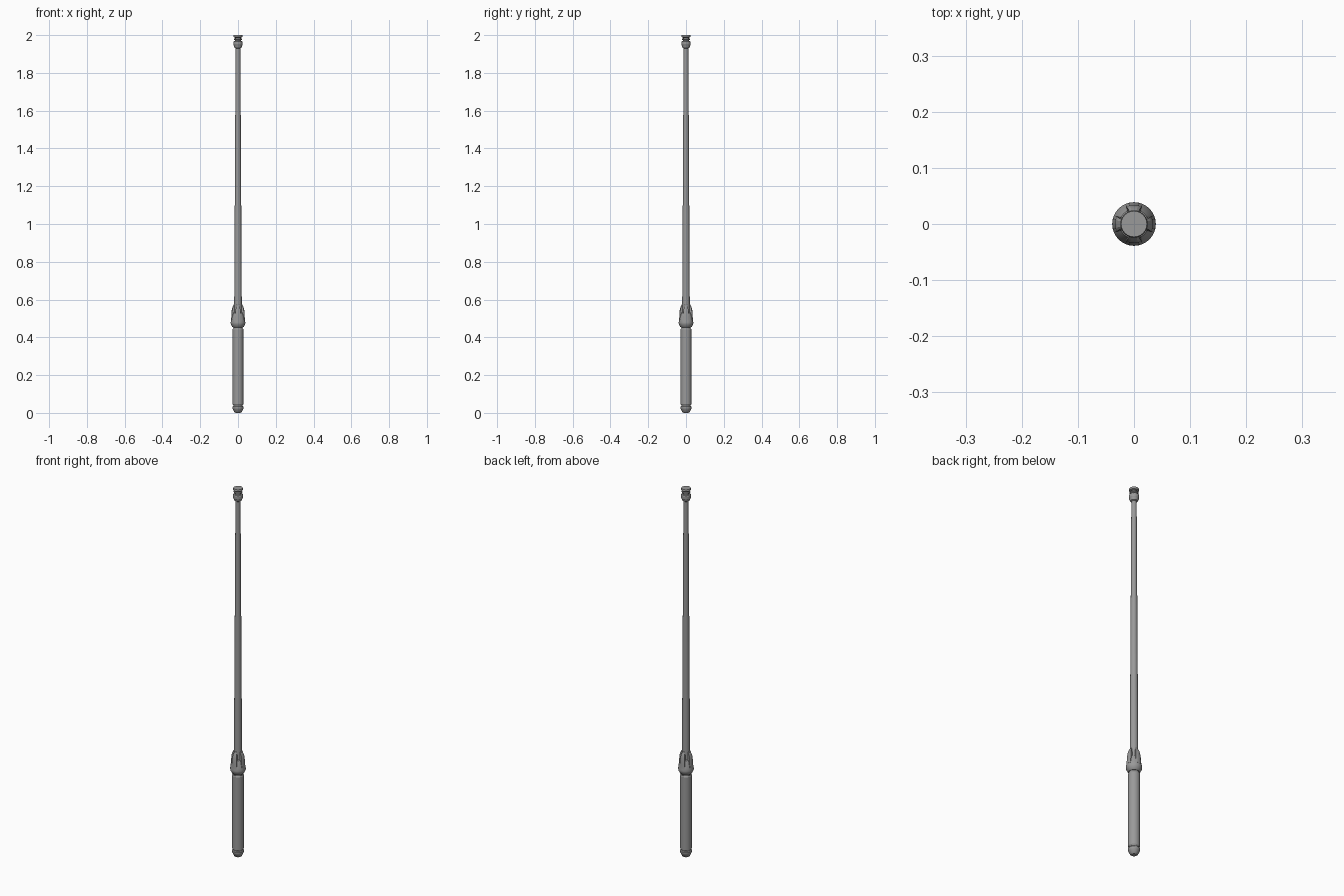
import bpy, bmesh
from math import sin, cos, pi, radians

if "Cube" in bpy.data.objects:
    bpy.data.objects.remove(bpy.data.objects["Cube"])

dark = bpy.data.materials.new("dark_grey")
dark.diffuse_color = (0.32, 0.32, 0.32, 1)
dark.use_nodes = True
dark.node_tree.nodes["Principled BSDF"].inputs["Base Color"].default_value = dark.diffuse_color


def finish(name, bm):
    bmesh.ops.recalc_face_normals(bm, faces=bm.faces[:])
    me = bpy.data.meshes.new(name)
    bm.to_mesh(me)
    bm.free()
    me.materials.append(dark)
    ob = bpy.data.objects.new(name, me)
    bpy.context.collection.objects.link(ob)
    bpy.ops.object.select_all(action='DESELECT')
    bpy.context.view_layer.objects.active = ob
    ob.select_set(True)
    bpy.ops.object.shade_smooth_by_angle(angle=radians(30))
    return ob


def lathe(name, profile, sides=24):
    """Closed solid of revolution from (radius, z) points, bottom to top."""
    bm = bmesh.new()
    rings = [[bm.verts.new((r * cos(2 * pi * i / sides), r * sin(2 * pi * i / sides), z))
              for i in range(sides)] for r, z in profile]
    for a, b in zip(rings, rings[1:]):
        for i in range(sides):
            j = (i + 1) % sides
            bm.faces.new((a[i], a[j], b[j], b[i]))
    bm.faces.new(rings[0][::-1])
    bm.faces.new(rings[-1])
    return finish(name, bm)


def claw(name, sections, angle):
    """Petal from (inner radius, outer radius, half width, z) sections."""
    bm = bmesh.new()
    loops = []
    for ri, ro, w, z in sections:
        pts = [(ri, -w * 0.7), (ro - 0.003, -w), (ro, -w * 0.6), (ro, w * 0.6),
               (ro - 0.003, w), (ri, w * 0.7)]
        loops.append([bm.verts.new((x * cos(angle) - y * sin(angle),
                                    x * sin(angle) + y * cos(angle), z)) for x, y in pts])
    for a, b in zip(loops, loops[1:]):
        for i in range(6):
            j = (i + 1) % 6
            bm.faces.new((a[i], a[j], b[j], b[i]))
    bm.faces.new(loops[0][::-1])
    bm.faces.new(loops[-1])
    return finish(name, bm)


# Tapered pommel under the grip
lathe("pommel", [(0.013, 0.0), (0.019, 0.004), (0.027, 0.020), (0.029, 0.024),
                 (0.029, 0.033), (0.025, 0.037), (0.025, 0.045)])

# Long cylindrical grip with chamfered ends
lathe("grip", [(0.026, 0.041), (0.029, 0.046), (0.029, 0.441), (0.026, 0.446)])

# Neck and flared collar
lathe("neck", [(0.024, 0.44), (0.024, 0.462)])
lathe("collar", [(0.026, 0.452), (0.031, 0.456), (0.038, 0.470), (0.039, 0.477),
                 (0.037, 0.490), (0.030, 0.520), (0.026, 0.530), (0.018, 0.534)])

# Four claws clasping the shaft
for k in range(4):
    claw(f"collar_claw_{k + 1}",
         [(0.015, 0.037, 0.015, 0.488), (0.015, 0.035, 0.0145, 0.515),
          (0.015, 0.033, 0.013, 0.545), (0.015, 0.029, 0.010, 0.562),
          (0.015, 0.021, 0.007, 0.575)], k * pi / 2)

# Slender tapered shaft
lathe("shaft", [(0.0205, 0.50), (0.0125, 1.95)])

# Stacked tip: collar ring, groove and flat discs
lathe("tip", [(0.013, 1.930), (0.018, 1.933), (0.022, 1.942), (0.0225, 1.946),
              (0.0245, 1.949), (0.0245, 1.963), (0.022, 1.967), (0.016, 1.969),
              (0.016, 1.973), (0.021, 1.976), (0.021, 1.981), (0.015, 1.983),
              (0.015, 1.986), (0.023, 1.989), (0.0245, 1.993), (0.023, 2.0)])
